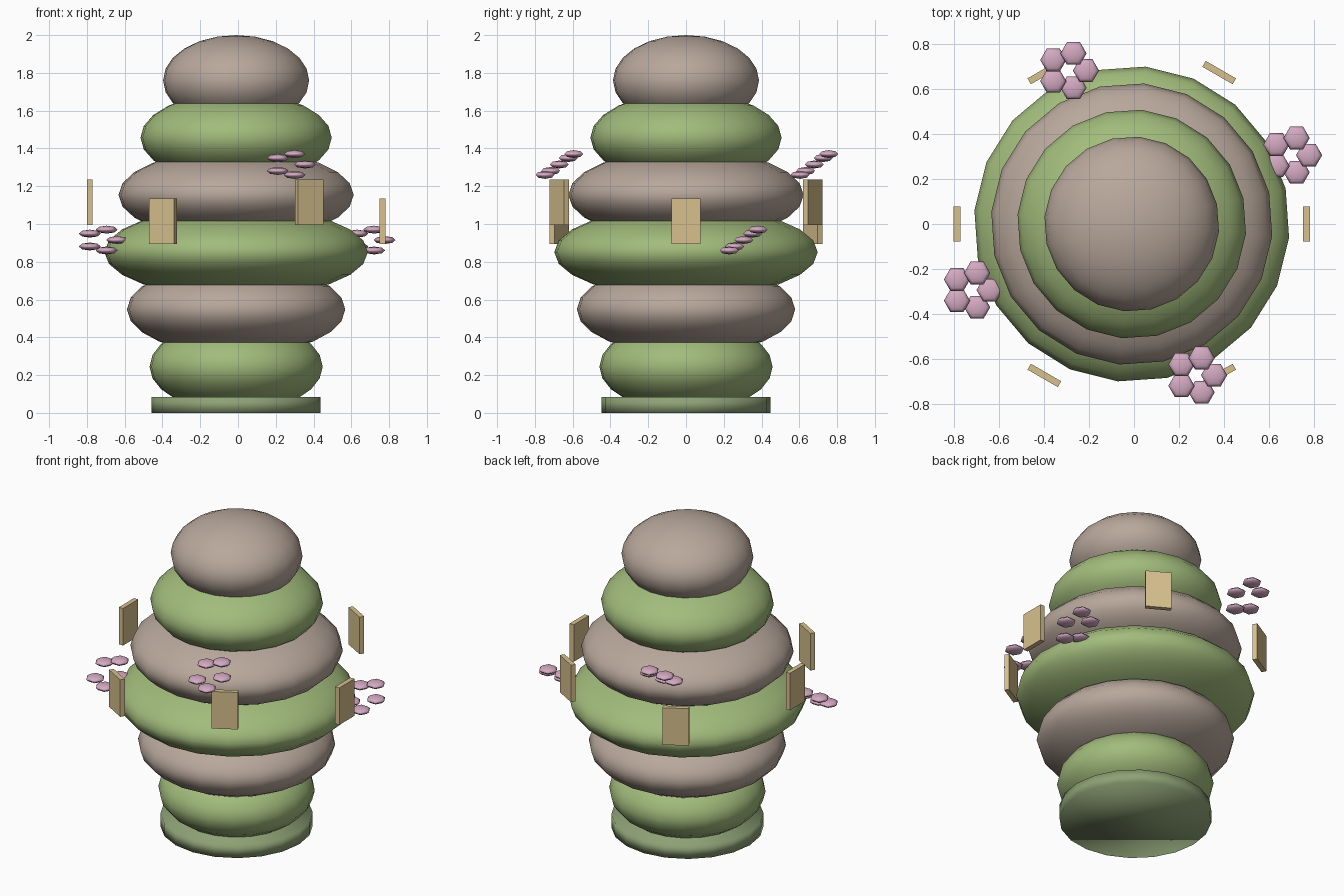
import bpy
from math import cos, sin, pi, radians

cube = bpy.data.objects.get("Cube")
if cube:
    bpy.data.objects.remove(cube, do_unlink=True)


def material(name, rgb):
    mat = bpy.data.materials.new(name)
    mat.use_nodes = True
    color = (*rgb, 1)
    mat.diffuse_color = color
    mat.node_tree.nodes["Principled BSDF"].inputs["Base Color"].default_value = color
    return mat


GREEN = material("leaf green", (0.36, 0.50, 0.20))
MOSS = material("muted moss green", (0.27, 0.36, 0.18))
STONE = material("warm stone", (0.48, 0.39, 0.33))
PINK = material("blossom pink", (0.66, 0.40, 0.54))
PAPER = material("pale wood", (0.68, 0.53, 0.27))


def finish(name, mat, smooth=True):
    obj = bpy.context.object
    obj.name = name
    obj.data.materials.append(mat)
    if smooth:
        bpy.ops.object.shade_smooth()
    return obj


def squashed_ball(name, mat, loc, radius, half_height, segments, rings, turn):
    bpy.ops.mesh.primitive_uv_sphere_add(segments=segments, ring_count=rings,
                                         location=loc, rotation=(0, 0, turn))
    bpy.context.object.scale = (radius, radius, half_height)
    return finish(name, mat)


CX = -0.01  # axis of the stack

# Round foot
bpy.ops.mesh.primitive_cylinder_add(vertices=20, radius=0.447, depth=0.085,
                                    location=(CX, 0, 0.0425))
finish("base", MOSS)

# Stack of overlapping pebbles in alternating colours
for i, radius in enumerate((0.46, 0.58, 0.70, 0.625, 0.508, 0.388)):
    squashed_ball(f"stack_layer_{i + 1}", STONE if i % 2 else GREEN,
                  (CX, 0, 0.245 + 0.303 * i), radius, 0.24, 20, 12, radians(13))

# Six hanging tags, alternately low and high
for i in range(6):
    a = i * pi / 3
    bpy.ops.mesh.primitive_cube_add(
        size=1, rotation=(0, 0, a),
        location=(CX + 0.775 * cos(a), 0.775 * sin(a), 1.115 if i % 2 == 1 and i != 3 or i == 3 else 1.015))
    bpy.context.object.scale = (0.03, 0.155, 0.24)
    finish(f"tag_{i + 1}", PAPER, smooth=False)

# Blossoms: tilted rings of five petals
blossoms = {"front": (0.275, -0.67, 1.315), "left": (0.696, 0.305, 0.915),
            "back": (-0.293, 0.68, 1.315), "right": (-0.72, -0.293, 0.915)}
for side, (x, y, z) in blossoms.items():
    for k in range(5):
        a = k * 2 * pi / 5
        squashed_ball(f"{side}_blossom_petal_{k + 1}", PINK,
                      (x + 0.08 * cos(a), y + 0.08 * sin(a), z + 0.058 * sin(a)),
                      0.058, 0.021, 6, 4, pi / 6)
